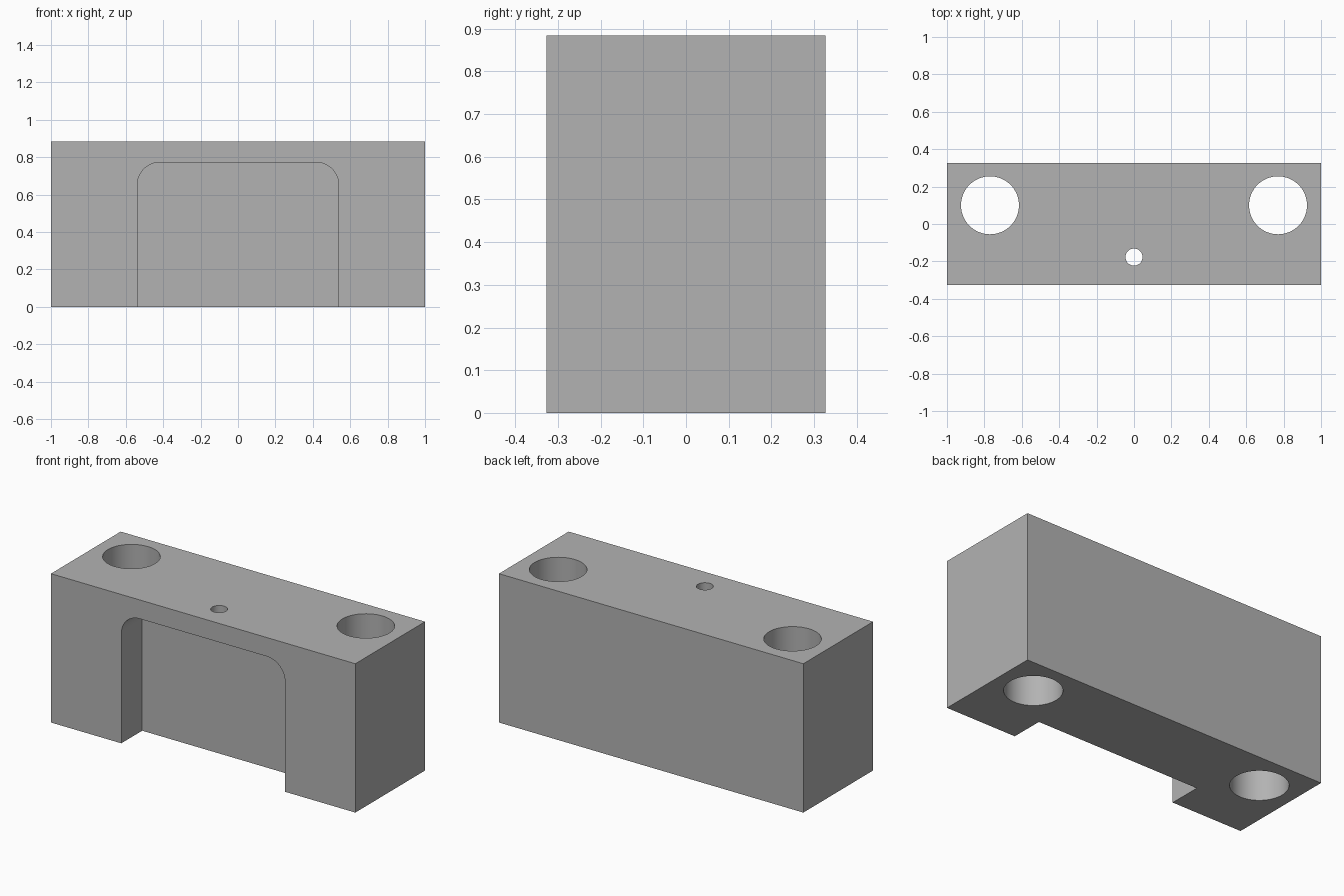
import bpy
import math

cube = bpy.data.objects.get("Cube")
if cube:
    bpy.data.objects.remove(cube, do_unlink=True)

WIDTH, DEPTH, HEIGHT = 2.0, 0.654, 0.884
FRONT = -DEPTH / 2
POCKET_BACK = -0.131

grey = bpy.data.materials.new("plain grey")
grey.use_nodes = True
COLOUR = (0.45, 0.45, 0.45, 1)
grey.diffuse_color = COLOUR
grey.node_tree.nodes["Principled BSDF"].inputs["Base Color"].default_value = COLOUR


def box(name, x, y0, y1, z0, z1):
    """Box centred on x = 0 with half width x."""
    bpy.ops.mesh.primitive_cube_add(size=1, location=(0, (y0 + y1) / 2, (z0 + z1) / 2))
    obj = bpy.context.object
    obj.name = name
    obj.scale = (2 * x, y1 - y0, z1 - z0)
    bpy.ops.object.transform_apply(location=True, rotation=False, scale=True)
    obj.data.materials.append(grey)
    return obj


def drill(name, x, y, radius):
    bpy.ops.mesh.primitive_cylinder_add(vertices=64, radius=radius, depth=2,
                                        location=(x, y, HEIGHT / 2))
    obj = bpy.context.object
    obj.name = name
    obj.data.materials.append(grey)
    return obj


def cut(target, cutter):
    mod = target.modifiers.new(cutter.name, "BOOLEAN")
    mod.operation = "DIFFERENCE"
    mod.solver = "EXACT"
    mod.object = cutter
    bpy.context.view_layer.objects.active = target
    bpy.ops.object.modifier_apply(modifier=mod.name)
    bpy.data.objects.remove(cutter, do_unlink=True)


block = box("bracket_block", WIDTH / 2, FRONT, -FRONT, 0, HEIGHT)

# Front pocket, open at the bottom, with rounded upper corners
pocket = box("front_pocket", 0.538, FRONT - 0.2, POCKET_BACK, -0.3, 0.772)
weights = pocket.data.attributes.new("bevel_weight_edge", "FLOAT", "EDGE")
for edge in pocket.data.edges:
    a, b = (pocket.data.vertices[i].co for i in edge.vertices)
    if abs(a.y - b.y) > 0.1 and a.z + pocket.location.z > 0.5:
        weights.data[edge.index].value = 1
bevel = pocket.modifiers.new("round_corners", "BEVEL")
bevel.limit_method = "WEIGHT"
bevel.width = 0.12
bevel.segments = 12
bpy.context.view_layer.objects.active = pocket
bpy.ops.object.modifier_apply(modifier=bevel.name)
cut(block, pocket)

# Two large through holes and the small hole into the pocket
for side in (-1, 1):
    cut(block, drill("mounting_hole", side * 0.77, 0.1, 0.155))
cut(block, drill("small_hole", 0, -0.177, 0.0455))

bpy.ops.object.select_all(action="DESELECT")
block.select_set(True)
bpy.context.view_layer.objects.active = block
bpy.ops.object.shade_smooth_by_angle(angle=math.radians(30))
